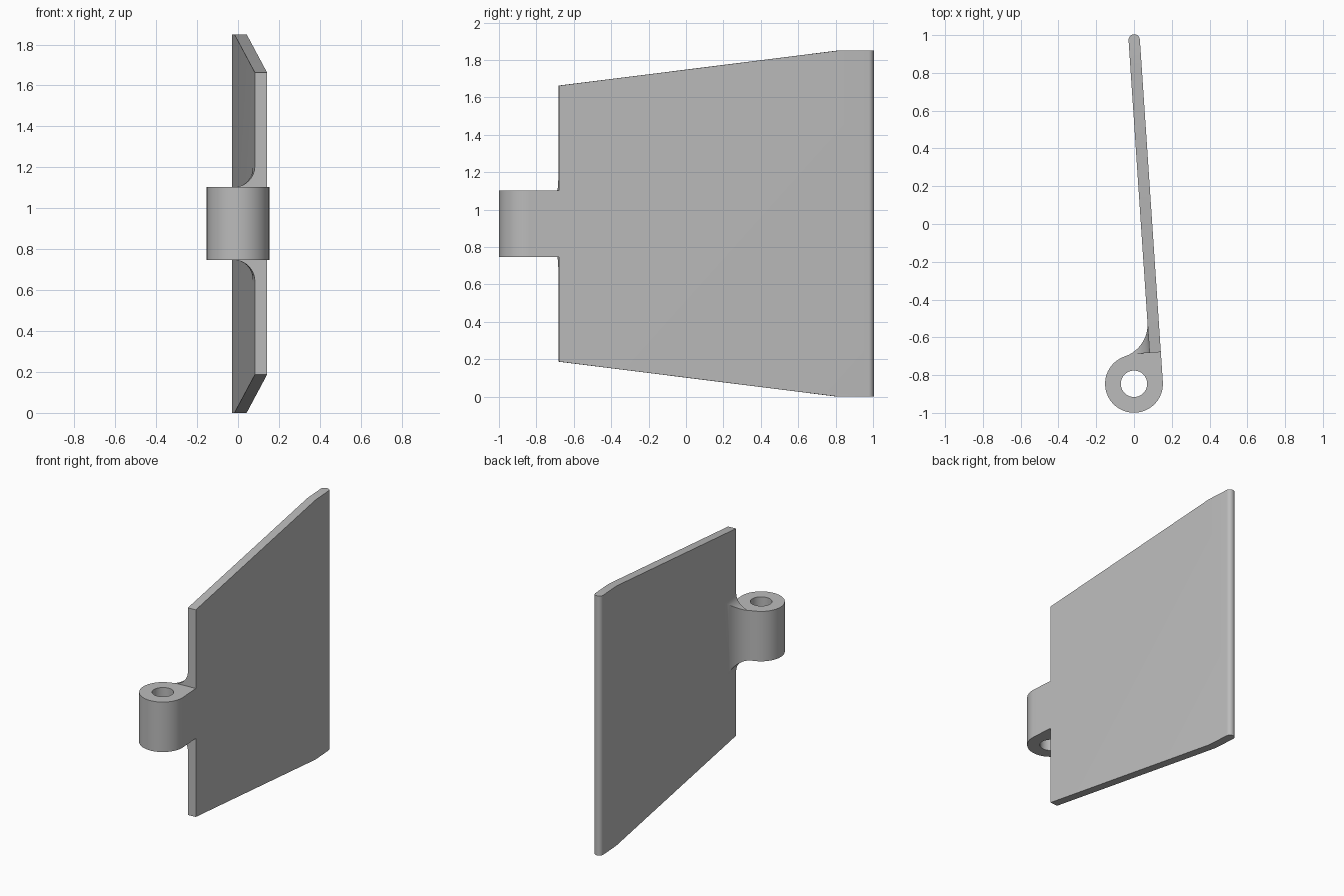
import bpy, bmesh
from math import sin, cos, pi, sqrt, atan2, radians
from mathutils import Vector

cube = bpy.data.objects.get("Cube")
if cube:
    bpy.data.objects.remove(cube)

# Shared dimensions: x runs across the plate, y along it, origin at the hinge axis
MID = 0.925                    # mid height
TILT, AXIS_Y = 0.067, -0.846
RING, HOLE, RING_HALF = 0.153, 0.07, 0.178
THICK = 0.06
INNER = RING - THICK           # plate face that carries the fillet
FRONT = 0.158                  # front edge of the plate
FIL = 0.178                    # fillet radius
FX = INNER - FIL               # fillet centre
FY = sqrt((RING + FIL) ** 2 - FX ** 2)
END = 1.816                    # centre of the rounded rear edge

grey = bpy.data.materials.new("plain grey")
grey.use_nodes = True
colour = (0.5, 0.5, 0.5, 1)
grey.diffuse_color = colour
grey.node_tree.nodes["Principled BSDF"].inputs["Base Color"].default_value = colour


def arc(cx, cy, r, a0, a1, n):
    return [(cx + r * cos(a0 + (a1 - a0) * i / n),
             cy + r * sin(a0 + (a1 - a0) * i / n)) for i in range(n + 1)]


def finish(bm, name):
    bmesh.ops.remove_doubles(bm, verts=bm.verts, dist=0.0001)
    bmesh.ops.recalc_face_normals(bm, faces=bm.faces)
    mesh = bpy.data.meshes.new(name)
    bm.to_mesh(mesh)
    bm.free()
    mesh.materials.append(grey)
    ob = bpy.data.objects.new(name, mesh)
    ob.location = (0, AXIS_Y, MID)
    ob.rotation_euler.z = TILT
    bpy.context.collection.objects.link(ob)
    bpy.ops.object.select_all(action='DESELECT')
    ob.select_set(True)
    bpy.context.view_layer.objects.active = ob
    bpy.ops.object.shade_smooth_by_angle(angle=radians(30))


def extrude_loops(loops, half):
    """Fill outlines (later ones are holes) and extrude from -half to half."""
    bm = bmesh.new()
    edges = []
    for pts in loops:
        vs = [bm.verts.new((x, y, -half)) for x, y in pts]
        edges += [bm.edges.new((vs[i - 1], vs[i])) for i in range(len(vs))]
    bmesh.ops.triangle_fill(bm, edges=edges, use_beauty=True)
    out = bmesh.ops.extrude_face_region(bm, geom=bm.faces[:])
    top = [g for g in out["geom"] if isinstance(g, bmesh.types.BMVert)]
    bmesh.ops.translate(bm, verts=top, vec=(0, 0, 2 * half))
    return bm


# Plate: rounded rear edge, top and bottom sloping down towards the hinge
outline = [(INNER, FRONT), (RING, FRONT)]
outline += arc(RING - THICK / 2, END, THICK / 2, 0, pi, 16)
bm = extrude_loops([outline], 0.925)
for s in (1, -1):
    low, high = Vector((0, FRONT, s * 0.738)), Vector((0, 1.652, s * 0.925))
    run = high - low
    normal = Vector((0, -run.z, run.y)) * s
    cut = bmesh.ops.bisect_plane(bm, geom=bm.verts[:] + bm.edges[:] + bm.faces[:],
                                 plane_co=low, plane_no=normal, clear_outer=True)
    rim = [e for e in cut["geom_cut"] if isinstance(e, bmesh.types.BMEdge)]
    bmesh.ops.holes_fill(bm, edges=rim)
finish(bm, "plate")

# Hinge knuckle: bored ring with a neck that meets the front edge of the plate
meet = atan2(FY, FX)
neck_end = atan2(FRONT - FY, sqrt(FIL ** 2 - (FRONT - FY) ** 2))
outline = [(RING, FRONT)] + arc(0, 0, RING, 0, meet - 2 * pi, 60)
outline += arc(FX, FY, FIL, meet - pi, neck_end, 6)[1:]
bore = arc(0, 0, HOLE, 0, 2 * pi, 48)[:-1]
finish(extrude_loops([outline, bore], RING_HALF), "hinge_knuckle")

# Fillet web: curved brace on the plate face, flaring above and below the knuckle
bm = bmesh.new()
start = FX + FIL * cos(neck_end)
flare = INNER - start
previous = None
steps = 20
for i in range(steps + 1):
    a = pi / 2 * i / steps
    x = start + flare * sin(a)
    y = FY - sqrt(max(0, FIL ** 2 - (x - FX) ** 2))
    z = RING_HALF + flare * (1 - cos(a))
    ring = [bm.verts.new(p) for p in
            ((x, FRONT, -z), (x, y, -z), (x, y, z), (x, FRONT, z))]
    if previous:
        for k in range(4):
            bm.faces.new((previous[k - 1], previous[k], ring[k], ring[k - 1]))
    previous = ring
bm.faces.new(previous)
finish(bm, "fillet_web")
